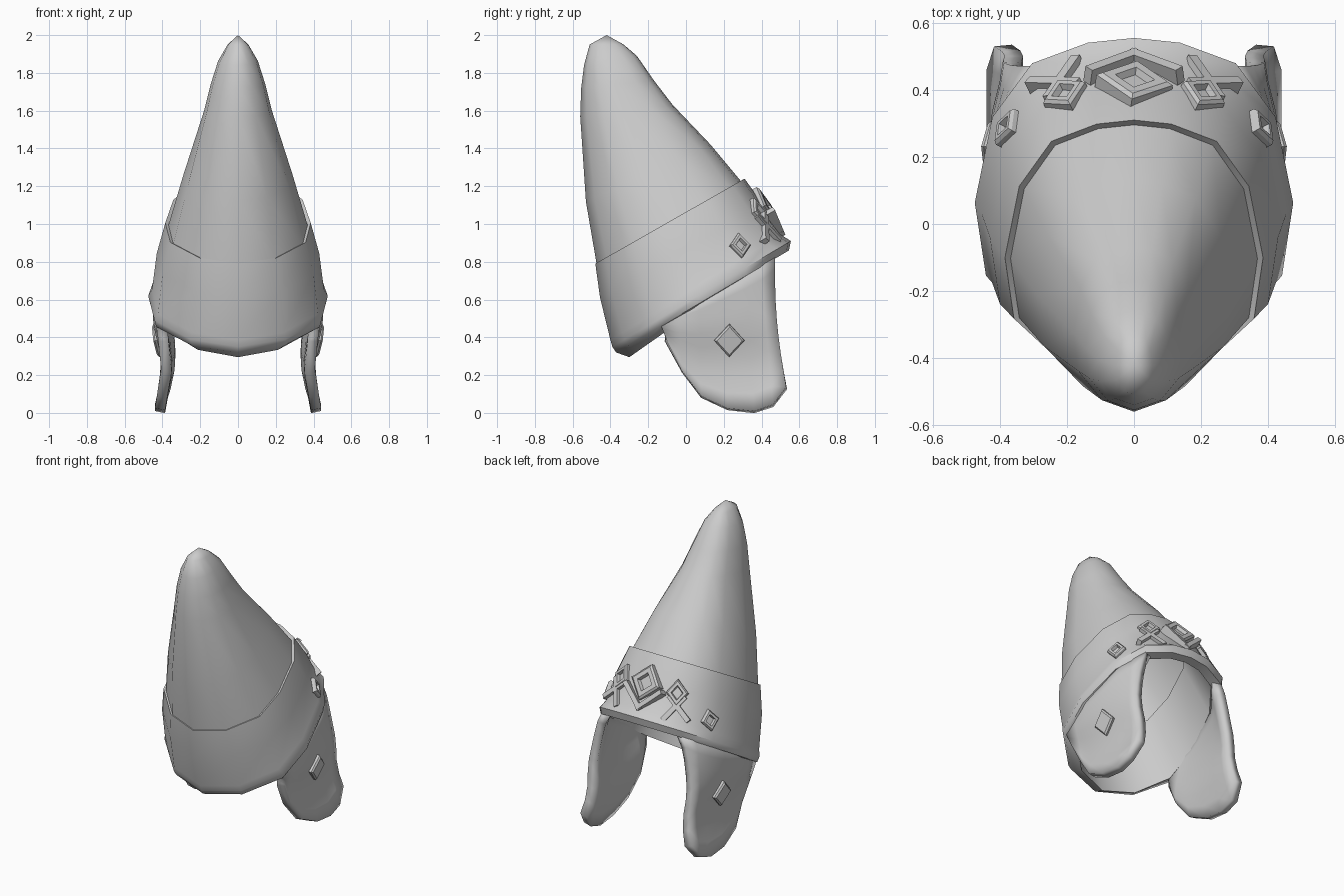
import bpy, bmesh, math
from mathutils import Vector
from mathutils.bvhtree import BVHTree

if "Cube" in bpy.data.objects:
    bpy.data.objects.remove(bpy.data.objects["Cube"], do_unlink=True)

grey = bpy.data.materials.new("plain_grey")
grey.use_nodes = True
tone = (0.6, 0.6, 0.6, 1)
grey.diffuse_color = tone
grey.node_tree.nodes["Principled BSDF"].inputs["Base Color"].default_value = tone

# Half outline of every tilted ring: (share of half width, share from back to brow)
HALF = [(0, 1), (.29, .985), (.64, .92), (.89, .75), (1, .48), (.93, .25), (.53, .07), (0, 0)]
OUTLINE = HALF + [(-x, s) for x, s in HALF[-2:0:-1]]


def ring_point(ring, x, s):
    yb, zb, yf, zf, w = ring
    return Vector((x * w, yb + (yf - yb) * s, zb + (zf - zb) * s))


def finish(name, bm, angle=40, recalc=True, mirror=False):
    if recalc:
        bmesh.ops.recalc_face_normals(bm, faces=bm.faces)
    mesh = bpy.data.meshes.new(name)
    bm.to_mesh(mesh)
    bm.free()
    mesh.materials.append(grey)
    ob = bpy.data.objects.new(name, mesh)
    bpy.context.collection.objects.link(ob)
    bpy.ops.object.select_all(action='DESELECT')
    ob.select_set(True)
    bpy.context.view_layer.objects.active = ob
    bpy.ops.object.shade_smooth_by_angle(angle=math.radians(angle))
    if mirror:
        ob.modifiers.new("Mirror", 'MIRROR').use_mirror_merge = False
    return ob


def loft(bm, rings, closed=False):
    loops = [[bm.verts.new(ring_point(r, x, s)) for x, s in OUTLINE] for r in rings]
    pairs = list(zip(loops, loops[1:])) + ([(loops[-1], loops[0])] if closed else [])
    n = len(OUTLINE)
    for a, b in pairs:
        for i in range(n):
            j = (i + 1) % n
            bm.faces.new((a[i], a[j], b[j], b[i]))
    return loops


# Cone: leaning, open below, rounded at the tip
bm = bmesh.new()
loops = loft(bm, [
    (-.47, .77, .305, 1.21, .372),
    (-.53, 1.12, .13, 1.42, .288),
    (-.56, 1.57, -.07, 1.63, .18),
    (-.555, 1.72, -.17, 1.76, .145),
    (-.54, 1.84, -.26, 1.89, .105),
    (-.51, 1.95, -.33, 1.95, .055)])
tip = bm.verts.new((0, -.42, 2))
top = loops[-1]
for i in range(len(top)):
    bm.faces.new((top[i], top[(i + 1) % len(top)], tip))
finish("cone", bm, 60)

# Band: outer wall, rolled lip and inner lining
LIP = (-.37, .32, .545, .86, .465)
bm = bmesh.new()
loft(bm, [
    (-.48, .79, .31, 1.24, .385),
    (-.455, .61, .41, 1.10, .43),
    (-.40, .385, .50, .945, .455),
    (-.39, .35, .555, .91, .475),
    LIP,
    (-.30, .295, .49, .85, .40),
    (-.43, .79, .28, 1.2, .345)], closed=True)
bmesh.ops.recalc_face_normals(bm, faces=bm.faces)
band_tree = BVHTree.FromBMesh(bm)
finish("band", bm, 50)

# Cheek flap: columns hang from the lip down to a rounded lower edge
LOWER = [(-.10, .38), (-.02, .22), (.08, .09), (.22, .025), (.36, .01), (.46, .045), (.53, .14)]
ROWS = 8
bm = bmesh.new()
grid = []
for i, (y, z) in enumerate(LOWER):
    t = 5 - i / 2
    k = int(t)
    a, b = HALF[k], HALF[min(k + 1, 7)]
    f = t - k
    start = ring_point(LIP, a[0] + (b[0] - a[0]) * f, a[1] + (b[1] - a[1]) * f)
    start += Vector((-.01, 0, .03))
    column = []
    for r in range(ROWS + 1):
        v = r / ROWS
        p = start.lerp(Vector((0, y, z)), v)
        p.x = start.x + (.44 - start.x) * v ** .6
        low = max(0, min(1, (.45 - p.z) / .4))
        p.x -= .035 * math.sin(math.pi * low)
        p.y -= .02 * math.sin(math.pi * v) * (i == len(LOWER) - 1)
        column.append(bm.verts.new(p))
    grid.append(column)
for a, b in zip(grid, grid[1:]):
    for r in range(ROWS):
        bm.faces.new((a[r], a[r + 1], b[r + 1], b[r]))
bm.normal_update()
if sum((f.normal.x for f in bm.faces)) < 0:
    bmesh.ops.reverse_faces(bm, faces=bm.faces)
bm.normal_update()
flap_tree = BVHTree.FromBMesh(bm)
flap = finish("cheek_flap", bm, 60, recalc=False)
shell = flap.modifiers.new("Thickness", 'SOLIDIFY')
shell.thickness = .055
shell.offset = -1
flap.modifiers.new("Mirror", 'MIRROR').use_mirror_merge = False


def frame_at(tree, near):
    """Surface point with its sideways, upward and outward directions."""
    point, normal, _, _ = tree.find_nearest(Vector(near))
    up = (Vector((0, 0, 1)) - normal * normal.z).normalized()
    return point, up.cross(normal), up, normal


def place(frame, u, v, h):
    point, side, up, normal = frame
    return point + side * u + up * v + normal * h


def diamond(name, frame, hw, hh, hole, height, mirror):
    """Bevelled diamond, with a recessed middle when hole is above zero."""
    bm = bmesh.new()
    levels = [(1, -.03), (1, height * .6), (.85, height)]
    if hole:
        levels += [(hole + .1, height), (hole, height * .2)]
    corners = [(1, 0), (0, 1), (-1, 0), (0, -1)]
    loops = [[bm.verts.new(place(frame, u * hw * k, v * hh * k, h)) for u, v in corners]
             for k, h in levels]
    for a, b in zip(loops, loops[1:]):
        for i in range(4):
            j = (i + 1) % 4
            bm.faces.new((a[i], a[j], b[j], b[i]))
    bm.faces.new(loops[-1])
    bm.faces.new(loops[0][::-1])
    finish(name, bm, 25, mirror=mirror)


def bar(name, frame, a, b, width, height, mirror):
    a, b = Vector(a), Vector(b)
    d = (b - a).normalized()
    n = Vector((-d.y, d.x)) * width / 2
    bm = bmesh.new()
    low, high = [[bm.verts.new(place(frame, p.x, p.y, h)) for p in (a - n, b - n, b + n, a + n)]
                 for h in (-.03, height)]
    for i in range(4):
        j = (i + 1) % 4
        bm.faces.new((low[i], low[j], high[j], high[i]))
    bm.faces.new(high)
    bm.faces.new(low[::-1])
    finish(name, bm, 25, mirror=mirror)


# Raised brow ornaments
brow = frame_at(band_tree, (0, .42, 1.09))
diamond("brow_diamond", brow, .115, .115, .42, .025, False)
bar("brow_chevron", brow, (.14, -.02), (0, -.17), .03, .022, True)

side = frame_at(band_tree, (.205, .385, 1.06))
diamond("side_diamond", side, .07, .085, .45, .025, True)
bar("side_cross_a", side, (-.08, -.17), (.05, -.02), .032, .022, True)
bar("side_cross_b", side, (.08, -.17), (-.05, -.02), .032, .022, True)

temple = frame_at(band_tree, (.375, .285, .885))
diamond("temple_diamond", temple, .06, .068, .45, .025, True)

# Flap studs
stud = frame_at(flap_tree, (.44, .23, .38))
diamond("flap_stud", stud, .08, .088, 0, .025, True)
